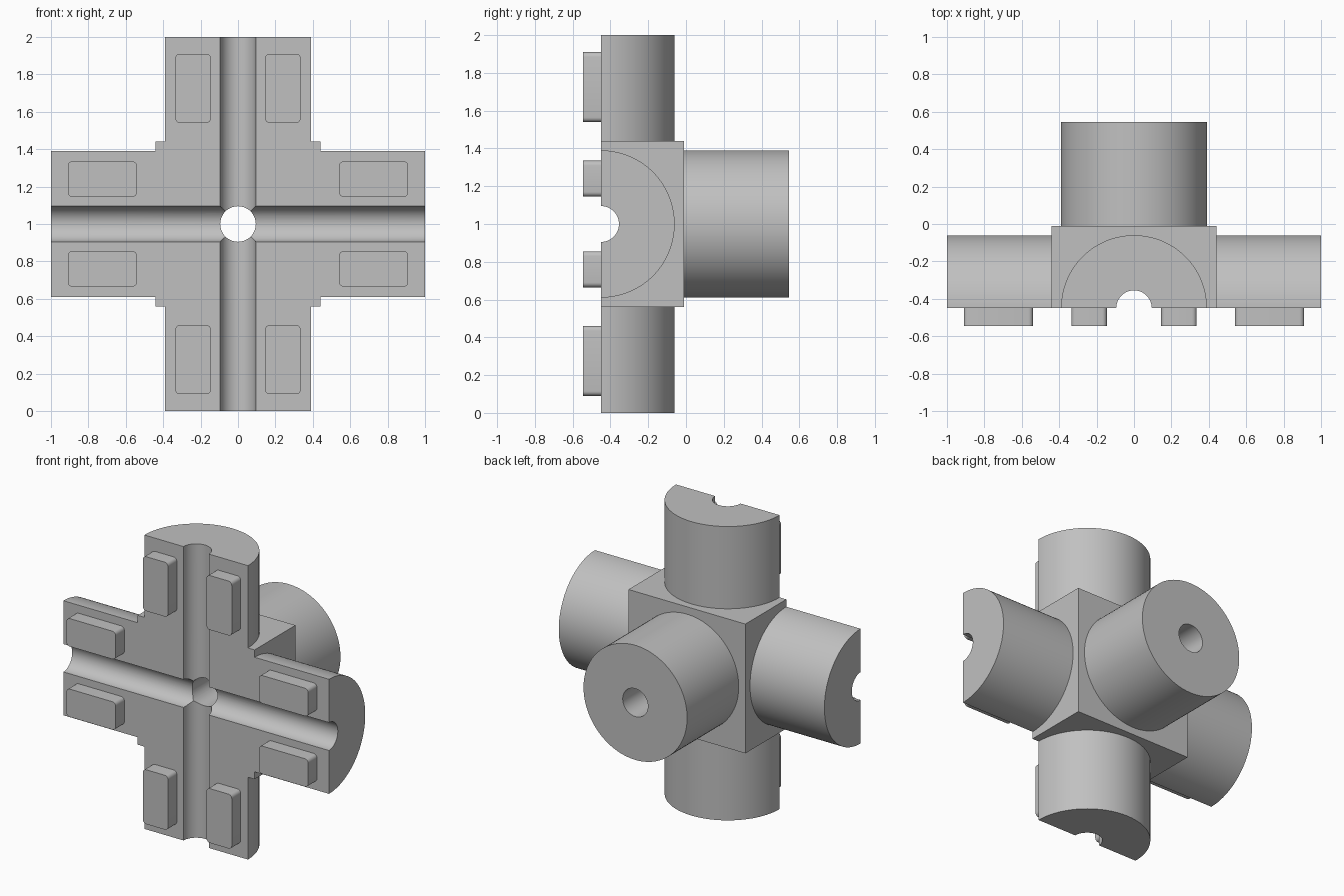
import bpy, bmesh, math
from mathutils import Matrix, Vector

if "Cube" in bpy.data.objects:
    bpy.data.objects.remove(bpy.data.objects["Cube"], do_unlink=True)

HUB = Vector((0, -0.45, 1))      # where all the pipe axes meet
PIPE_R, BORE_R, SEGMENTS = 0.39, 0.095, 96

grey = bpy.data.materials.new("plain grey")
grey.use_nodes = True
grey.diffuse_color = (0.53, 0.53, 0.53, 1)
grey.node_tree.nodes["Principled BSDF"].inputs["Base Color"].default_value = grey.diffuse_color


def add_object(name, bm):
    mesh = bpy.data.meshes.new(name)
    bm.to_mesh(mesh)
    bm.free()
    mesh.materials.append(grey)
    obj = bpy.data.objects.new(name, mesh)
    bpy.context.collection.objects.link(obj)
    return obj


def box(name, center, size):
    bm = bmesh.new()
    bmesh.ops.create_cube(bm, size=1, matrix=Matrix.Translation(center) @ Matrix.Diagonal((*size, 1)))
    return add_object(name, bm)


def cylinder(name, radius, axis, start, end):
    """Cylinder on an axis through the hub, between two distances from it."""
    bm = bmesh.new()
    axis = Vector(axis)
    turn = axis.to_track_quat('Z', 'Y').to_matrix().to_4x4()
    spin = Matrix.Rotation(math.pi / SEGMENTS, 4, 'Z')
    place = Matrix.Translation(HUB + axis * (start + end) / 2)
    bmesh.ops.create_cone(bm, cap_ends=True, segments=SEGMENTS, radius1=radius, radius2=radius,
                          depth=end - start, matrix=place @ turn @ spin)
    return add_object(name, bm)


def combine(target, tool, operation):
    """Apply a boolean and discard the tool."""
    mod = target.modifiers.new("join", 'BOOLEAN')
    mod.operation, mod.solver, mod.object = operation, 'EXACT', tool
    bpy.context.view_layer.update()
    graph = bpy.context.evaluated_depsgraph_get()
    result = bpy.data.meshes.new_from_object(target.evaluated_get(graph))
    target.modifiers.clear()
    target.data = result
    bpy.data.objects.remove(tool, do_unlink=True)


# Body: central block with two crossing pipes and one rear pipe
body = box("pipe_cross_body", HUB, (0.88, 0.88, 0.88))
combine(body, cylinder("side_pipe", PIPE_R, (1, 0, 0), -1, 1), 'UNION')
combine(body, cylinder("upright_pipe", PIPE_R, (0, 0, 1), -1, 1), 'UNION')
combine(body, cylinder("rear_pipe", PIPE_R, (0, 1, 0), 0.2, 0.995), 'UNION')

# Slice off the front half, then drill the three bores
combine(body, box("front_cutter", HUB - Vector((0, 1, 0)), (3, 2, 3)), 'DIFFERENCE')
for axis in ((1, 0, 0), (0, 0, 1), (0, 1, 0)):
    combine(body, cylinder("bore_cutter", BORE_R, axis, -1.2, 1.2), 'DIFFERENCE')


# Raised pegs on the flat front, one pair per arm
def peg(name, x, z, width, height):
    obj = box(name, (x, -0.4975, 1 + z), (width, 0.095, height))
    bm = bmesh.new()
    bm.from_mesh(obj.data)
    corners = [e for e in bm.edges if abs(e.verts[0].co.y - e.verts[1].co.y) > 0.05]
    bmesh.ops.bevel(bm, geom=corners, offset=0.025, segments=5, profile=0.5, affect='EDGES')
    bm.to_mesh(obj.data)
    bm.free()
    return obj


parts = [body]
for sx, side in ((1, "left"), (-1, "right")):
    for sz, level in ((1, "upper"), (-1, "lower")):
        parts.append(peg(f"{level}_{side}_upright_peg", sx * 0.24, sz * 0.725, 0.19, 0.37))
        parts.append(peg(f"{level}_{side}_side_peg", sx * 0.725, sz * 0.24, 0.37, 0.19))

# Smooth the round walls, keep the rims sharp
bpy.ops.object.select_all(action='DESELECT')
for obj in parts:
    obj.select_set(True)
bpy.context.view_layer.objects.active = body
bpy.ops.object.shade_smooth_by_angle(angle=math.radians(30))
